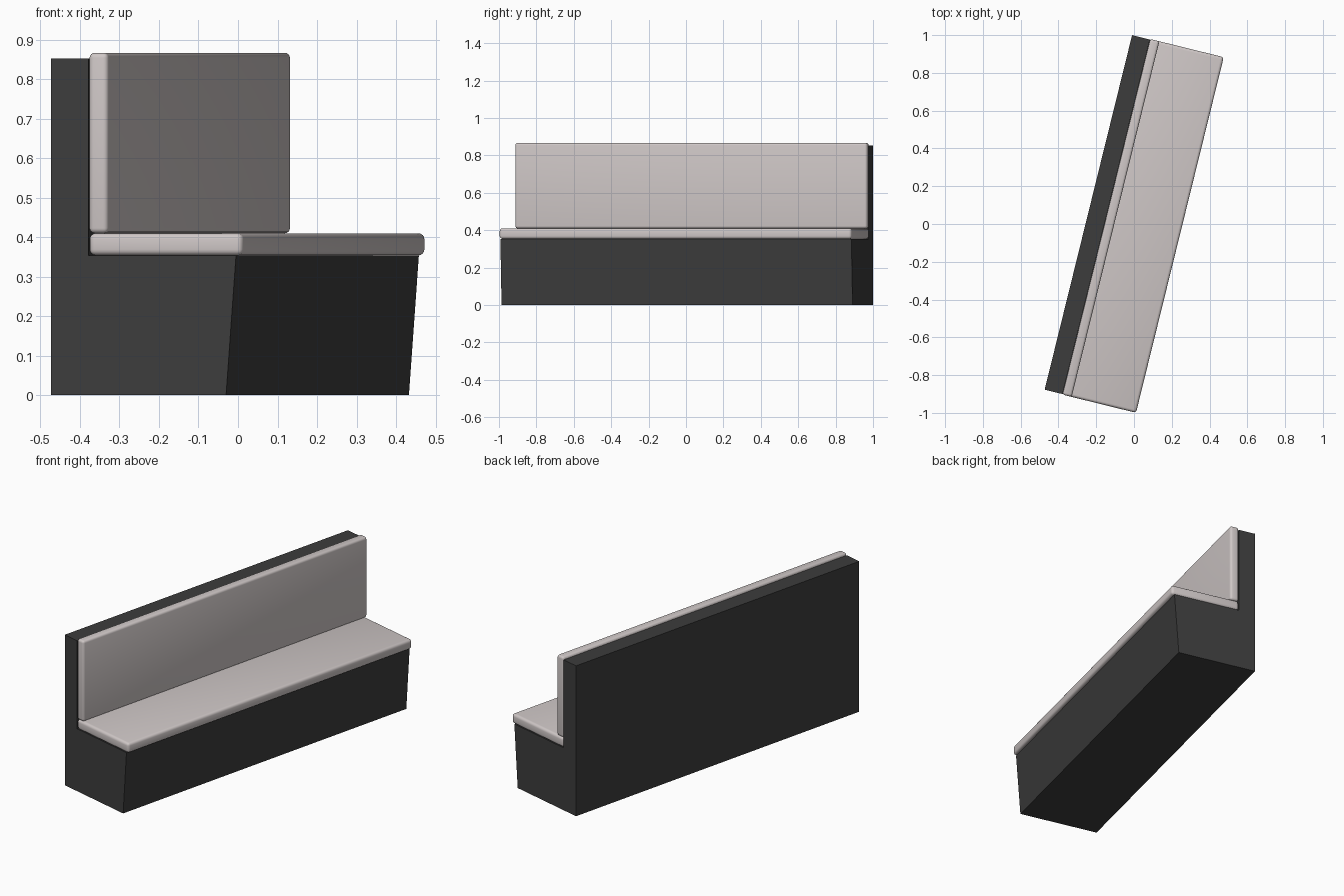
import bpy, bmesh, math
from mathutils import Matrix, Vector

if "Cube" in bpy.data.objects:
    bpy.data.objects.remove(bpy.data.objects["Cube"])

# local frame: x = depth (back to front), y = length; whole bench is turned about z
L = 1.933
ANGLE = -math.atan2(0.463, 1.877)
PLACE = Matrix.Translation((-0.473, -0.877, 0)) @ Matrix.Rotation(ANGLE, 4, 'Z')


def material(name, rgb):
    m = bpy.data.materials.new(name)
    m.diffuse_color = (*rgb, 1)
    m.use_nodes = True
    m.node_tree.nodes["Principled BSDF"].inputs["Base Color"].default_value = m.diffuse_color
    return m


charcoal = material("charcoal", (0.046, 0.046, 0.046))
fabric = material("pale grey fabric", (0.62, 0.57, 0.565))


def extrude(name, profile, y0, y1, mat, bevel=0):
    """Extrude a depth/height profile along the bench length."""
    bm = bmesh.new()
    face = bm.faces.new([bm.verts.new((x, y0, z)) for x, z in profile])
    res = bmesh.ops.extrude_face_region(bm, geom=[face])
    verts = [g for g in res["geom"] if isinstance(g, bmesh.types.BMVert)]
    bmesh.ops.translate(bm, verts=verts, vec=Vector((0, y1 - y0, 0)))
    bmesh.ops.recalc_face_normals(bm, faces=bm.faces)
    if bevel:
        bmesh.ops.bevel(bm, geom=bm.edges[:], offset=bevel, segments=4,
                        profile=0.5, affect='EDGES')
        for f in bm.faces:
            f.smooth = True
    bm.transform(PLACE)
    me = bpy.data.meshes.new(name)
    bm.to_mesh(me)
    bm.free()
    me.materials.append(mat)
    ob = bpy.data.objects.new(name, me)
    bpy.context.collection.objects.link(ob)
    return ob


def box(x0, x1, z0, z1):
    return [(x0, z0), (x1, z0), (x1, z1), (x0, z1)]


# L-shaped plinth and backboard with a slightly sloped front
extrude("bench_frame", [(0, 0), (0.456, 0), (0.482, 0.354), (0.097, 0.354),
                        (0.097, 0.853), (0, 0.853)], 0, L, charcoal)

# cushions with softly rounded edges
extrude("seat_cushion", box(0.098, 0.499, 0.354, 0.41), -0.003, L + 0.003, fabric, 0.015)
extrude("back_cushion", box(0.098, 0.148, 0.41, 0.867), -0.003, L + 0.003, fabric, 0.013)
